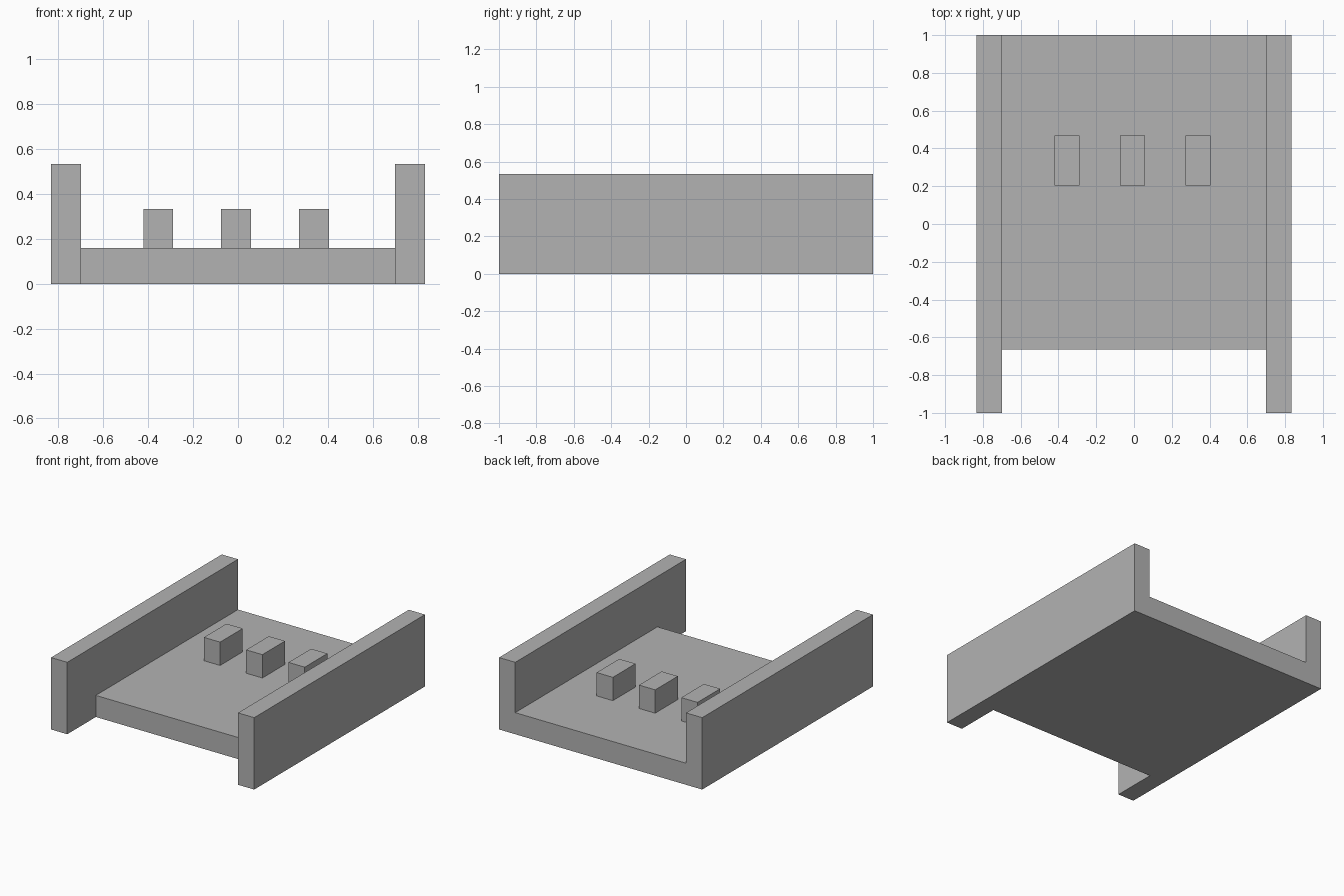
import bpy
from mathutils import Vector

cube = bpy.data.objects.get("Cube")
if cube:
    bpy.data.objects.remove(cube, do_unlink=True)

# Single grey material
grey = bpy.data.materials.new("plain_grey")
grey.use_nodes = True
colour = (0.45, 0.45, 0.45, 1)
grey.diffuse_color = colour
grey.node_tree.nodes["Principled BSDF"].inputs["Base Color"].default_value = colour


def box(name, low, high):
    """Add a flat-shaded box spanning two opposite corners."""
    low, high = Vector(low), Vector(high)
    bpy.ops.mesh.primitive_cube_add(size=1, location=(low + high) / 2)
    obj = bpy.context.object
    obj.name = name
    obj.scale = high - low
    bpy.ops.object.transform_apply(location=False, rotation=False, scale=True)
    obj.data.materials.append(grey)
    return obj


WALL_IN, WALL_OUT = 0.70, 0.833
FLOOR_TOP = 0.16
PEG_WIDTH = 0.133

# Floor slab, set back from the front ends of the walls
box("floor_slab", (-WALL_IN, -0.665, 0), (WALL_IN, 1, FLOOR_TOP))

# Tall side walls
box("left_wall", (WALL_IN, -1, 0), (WALL_OUT, 1, 0.533))
box("right_wall", (-WALL_OUT, -1, 0), (-WALL_IN, 1, 0.533))

# Row of three blocks on the floor
for name, x in (("right", -0.422), ("middle", -0.075), ("left", 0.272)):
    box(name + "_block", (x, 0.203, FLOOR_TOP), (x + PEG_WIDTH, 0.468, 0.333))
